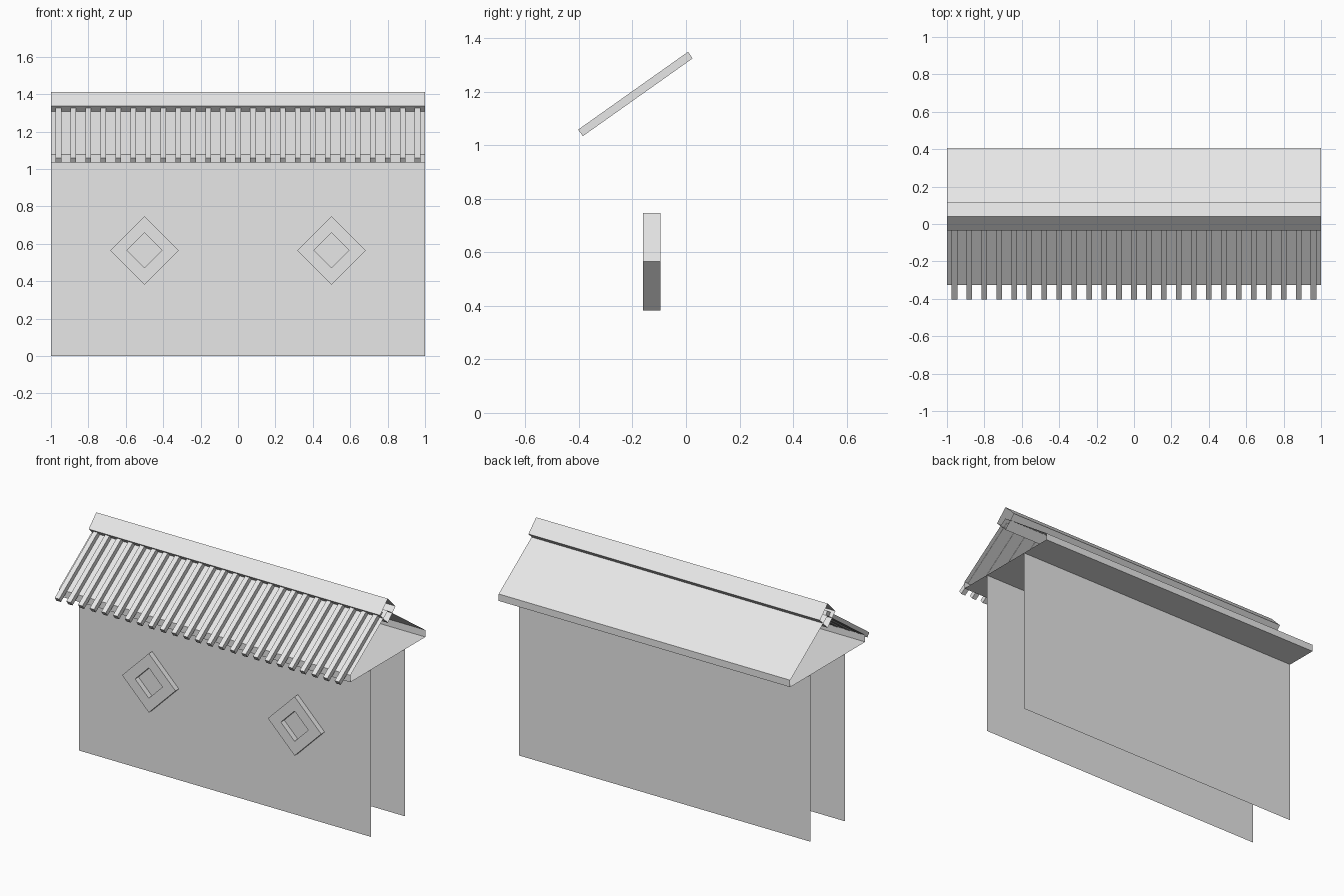
import bpy
import math
from mathutils import Matrix

cube = bpy.data.objects.get("Cube")
if cube:
    bpy.data.objects.remove(cube, do_unlink=True)

grey = bpy.data.materials.new("plain grey")
grey.use_nodes = True
grey.diffuse_color = (0.8, 0.8, 0.8, 1)
grey.node_tree.nodes["Principled BSDF"].inputs["Base Color"].default_value = (0.8, 0.8, 0.8, 1)

HALF = 1.0        # half length of the building
MID = 0.04        # y of the ridge
EAVE = 0.367      # ridge to eave, along y
WALL = 0.167      # ridge to wall, along y
SOFFIT = 1.035    # underside of the roof


def add_mesh(name, verts, faces):
    mesh = bpy.data.meshes.new(name)
    mesh.from_pydata(verts, [], faces)
    mesh.materials.append(grey)
    obj = bpy.data.objects.new(name, mesh)
    bpy.context.collection.objects.link(obj)
    return obj


def extrude_x(name, profile):
    """Closed (y, z) profile, clockwise seen from +x, as an open-ended tube."""
    n = len(profile)
    verts = [(x, y, z) for x in (-HALF, HALF) for y, z in profile]
    faces = [(i, (i + 1) % n, n + (i + 1) % n, n + i) for i in range(n)]
    return add_mesh(name, verts, faces)


def diamond(y, z, r):
    return [(y - r, z), (y, z + r), (y + r, z), (y, z - r)]


# Walls: single sheets, front and back
for name, side in (("front_wall", -1), ("back_wall", 1)):
    y = MID + side * WALL
    corners = [(-HALF, y, 0), (HALF, y, 0), (HALF, y, SOFFIT), (-HALF, y, SOFFIT)]
    add_mesh(name, corners, [(0, 1, 2, 3) if side < 0 else (3, 2, 1, 0)])

# Gable roof with short fascias and a flat soffit
extrude_x("roof", [(MID - EAVE, SOFFIT), (MID - EAVE, 1.078), (MID, 1.338),
                   (MID + EAVE, 1.078), (MID + EAVE, SOFFIT)])

# Square ridge beam turned on its corner
extrude_x("ridge_beam", diamond(MID, 1.338, 0.075))

# Row of battens on the front slope
for i in range(25):
    bpy.ops.mesh.primitive_cube_add(size=1)
    batten = bpy.context.object
    batten.name = f"roof_batten_{i + 1}"
    batten.data.transform(Matrix.Translation((0.08 * (i - 12), -0.189, 1.192))
                          @ Matrix.Rotation(math.radians(35.3), 4, 'X')
                          @ Matrix.Diagonal((0.03, 0.503, 0.03, 1)))
    batten.data.materials.append(grey)

# Diamond window frames set through the front wall
for name, cx in (("right_window_frame", -0.5), ("left_window_frame", 0.5)):
    verts = [(x, y, z) for y in (-0.16, -0.095) for r in (0.183, 0.094)
             for x, z in diamond(cx, 0.565, r)]
    faces = []
    for i in range(4):
        j = (i + 1) % 4
        faces += [(i, j, j + 4, i + 4),              # front ring
                  (i + 8, i + 12, j + 12, j + 8),    # back ring
                  (i, i + 8, j + 8, j),              # outer sides
                  (i + 4, j + 4, j + 12, i + 12)]    # inner sides
    add_mesh(name, verts, faces)
